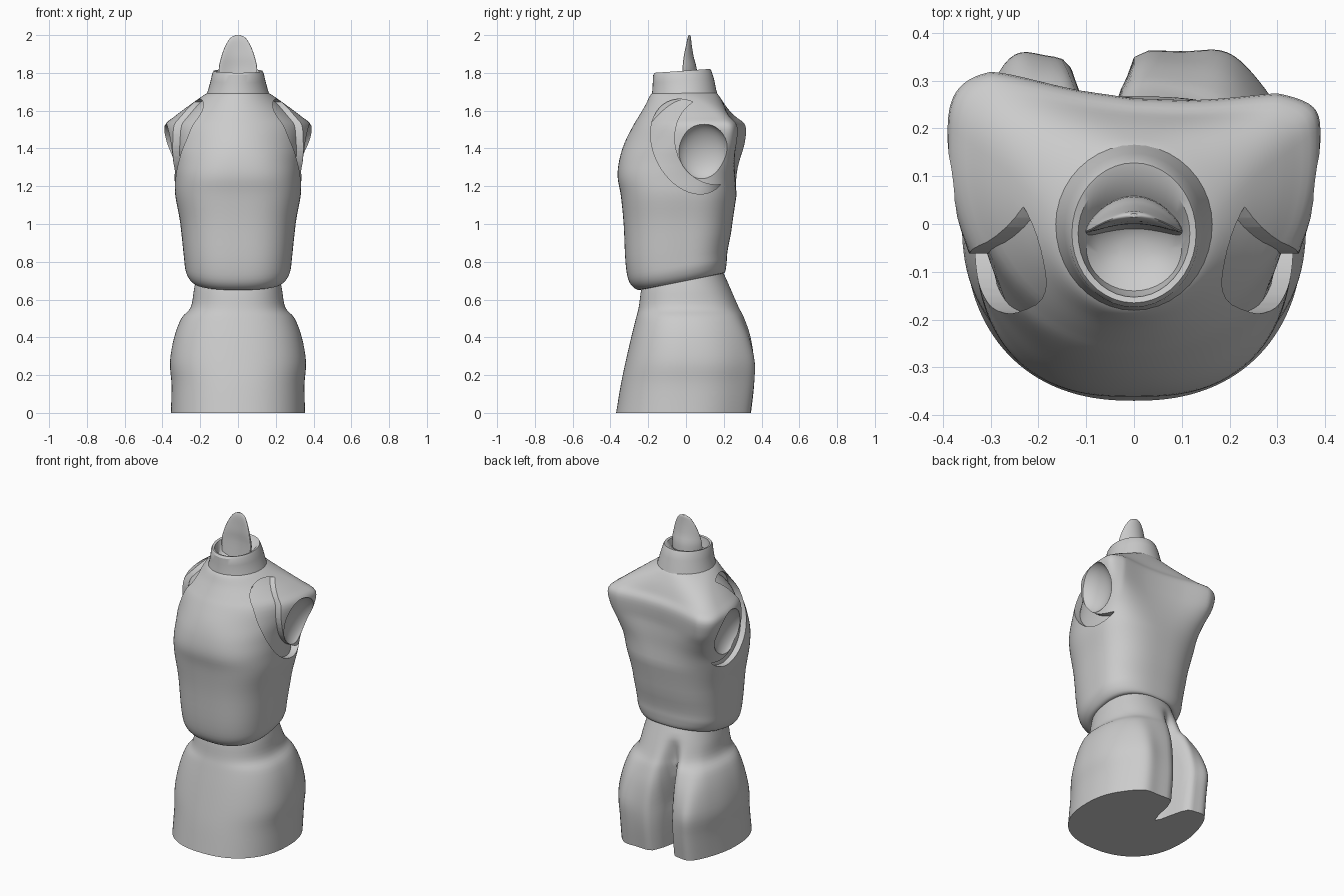
import bpy, bmesh, math
from mathutils import Matrix, Vector

if "Cube" in bpy.data.objects:
    bpy.data.objects.remove(bpy.data.objects["Cube"])


def spow(v, p):
    return math.copysign(abs(v) ** p, v)


def clamp(v):
    return min(max(v, 0), 1)


def refine(rings, steps):
    # Catmull-Rom interpolation between the measured cross-sections
    out = []
    for i in range(len(rings) - 1):
        a, b = rings[max(i - 1, 0)], rings[i]
        c, d = rings[i + 1], rings[min(i + 2, len(rings) - 1)]
        for s in range(steps):
            t = s / steps
            out.append([0.5 * (2 * q + (r - p) * t + (2 * p - 5 * q + 4 * r - u) * t * t
                               + (3 * q - p - 3 * r + u) * t ** 3)
                        for p, q, r, u in zip(a, b, c, d)])
    out.append(list(rings[-1]))
    return out


def loft(name, rings, n=64, steps=1, shape=None):
    """Each ring: z, half width, y of widest point, front y, back y, front and back roundness."""
    bm = bmesh.new()
    loops = []
    for z, w, yc, yf, yb, nf, nb in (refine(rings, steps) if steps > 1 else rings):
        loop = []
        for i in range(n):
            a = 2 * math.pi * i / n
            s, c = math.sin(a), math.cos(a)
            e = nb if s > 0 else nf
            y = yc + spow(s, 2 / e) * ((yb - yc) if s > 0 else (yc - yf))
            p = Vector((w * spow(c, 2 / e), y, z))
            if shape:
                p = shape(p, max(s, 0))
            loop.append(bm.verts.new(p))
        loops.append(loop)
    for lo, hi in zip(loops, loops[1:]):
        for i in range(n):
            j = (i + 1) % n
            bm.faces.new((lo[i], lo[j], hi[j], hi[i]))
    bm.faces.new(loops[0][::-1])
    bm.faces.new(loops[-1])
    bmesh.ops.recalc_face_normals(bm, faces=bm.faces)
    me = bpy.data.meshes.new(name)
    bm.to_mesh(me)
    bm.free()
    ob = bpy.data.objects.new(name, me)
    bpy.context.collection.objects.link(ob)
    return ob


def select(ob):
    bpy.ops.object.select_all(action='DESELECT')
    ob.select_set(True)
    bpy.context.view_layer.objects.active = ob


def carve(ob, cutter):
    cutter.hide_render = True
    m = ob.modifiers.new("carve", 'BOOLEAN')
    m.operation, m.solver, m.object = 'DIFFERENCE', 'EXACT', cutter
    select(ob)
    bpy.ops.object.modifier_apply(modifier=m.name)
    bpy.data.objects.remove(cutter)


def oval_bar(x, y, z, size, lean):
    # Oval bar lying along x, leaning forward by the given angle
    bpy.ops.mesh.primitive_cylinder_add(vertices=48, radius=1, depth=1)
    ob = bpy.context.object
    ob.data.transform(Matrix.Translation((x, y, z))
                      @ Matrix.Rotation(math.radians(lean), 4, 'X')
                      @ Matrix.Diagonal((*size, 1))
                      @ Matrix.Rotation(math.pi / 2, 4, 'Y'))
    return ob


def smooth(ob, angle=35):
    select(ob)
    bpy.ops.object.shade_smooth_by_angle(angle=math.radians(angle))


# Pelvis: cleft at the back between two uneven lobes
def pelvis_shape(p, back):
    t = clamp((0.68 - p.z) / 0.4)
    on = clamp(back * 2)
    p.y += 0.06 * t * on * math.exp(-((p.x + 0.26) / 0.07) ** 2)
    p.y += 0.03 * t * on * math.exp(-((p.x - 0.20) / 0.07) ** 2)
    p.y -= 0.24 * t * on * math.exp(-((p.x + 0.07) / 0.042) ** 2)
    return p


pelvis = loft("pelvis", [
    (0.00, .355, 0, -.37, .345, 2.3, 2.3),
    (0.15, .352, 0, -.345, .362, 2.3, 2.4),
    (0.27, .360, 0, -.32, .362, 2.3, 2.5),
    (0.40, .338, 0, -.29, .343, 2.3, 2.4),
    (0.50, .300, 0, -.265, .31, 2.3, 2.3),
    (0.56, .250, 0, -.25, .28, 2.3, 2.2),
    (0.66, .232, 0, -.235, .235, 2.3, 2.2),
    (0.76, .21, 0, -.20, .19, 2.3, 2.2)], n=128, steps=4, shape=pelvis_shape)
smooth(pelvis, 60)


# Shirted torso: slanted hem, hollow upper back, one shoulder set further back
def torso_shape(p, back):
    low = clamp((0.95 - p.z) / 0.25)
    high = clamp((p.z - 1.15) / 0.25) * clamp((1.7 - p.z) / 0.15)
    p.z += 0.2 * (p.y + 0.26) * low
    p.y -= high * back * (0.09 * p.x + 0.045 * max(0, 1 - (p.x / 0.3) ** 2))
    return p


torso_rings = [
    (0.655, .20, 0, -.22, .18, 2.4, 2.3),
    (0.65, .24, 0, -.255, .205, 2.5, 2.4),
    (0.70, .275, 0, -.30, .215, 2.6, 2.5),
    (0.80, .287, 0, -.32, .22, 2.7, 2.5),
    (1.00, .305, 0, -.33, .245, 2.7, 2.6),
    (1.15, .332, .01, -.345, .267, 2.7, 2.8),
    (1.25, .337, .03, -.362, .28, 2.6, 3.2),
    (1.34, .350, .09, -.353, .295, 2.4, 3.8),
    (1.43, .378, .14, -.325, .305, 2.1, 4.4),
    (1.52, .388, .16, -.28, .305, 2.0, 4.4),
    (1.57, .335, .13, -.25, .27, 2.0, 3.6),
    (1.63, .255, .08, -.215, .225, 2.0, 2.8),
    (1.68, .185, .02, -.19, .18, 2.0, 2.2),
    (1.70, .15, 0, -.17, .155, 2.0, 2.0)]
torso = loft("torso", torso_rings, n=96, steps=4, shape=torso_shape)

# Body underneath, seen through the armholes
inner = [(z, w - .035, yc, yf + .035, yb - .05, nf, nb)
         for z, w, yc, yf, yb, nf, nb in torso_rings[4:13]]
body = loft("body_under_shirt", inner, n=64, steps=3, shape=torso_shape)
smooth(body)

# Crescent armhole around each shoulder, and a hollow arm socket in its end
for side in (-1, 1):
    hole = oval_bar(side * .42, .02, 1.41, (.5, .19, .265), 27)
    carve(hole, oval_bar(side * .42, .145, 1.44, (.8, .205, .235), 15))
    carve(torso, hole)
    bpy.ops.mesh.primitive_uv_sphere_add(segments=40, ring_count=20)
    socket = bpy.context.object
    socket.data.transform(Matrix.Translation((side * .385, .088, 1.383))
                          @ Matrix.Rotation(side * .2, 4, 'Y')
                          @ Matrix.Diagonal((.085, .138, .155, 1)))
    carve(torso, socket)
    # Rounded socket floor, kept clear of the inner body
    bpy.ops.mesh.primitive_uv_sphere_add(segments=40, ring_count=20)
    clear = bpy.context.object
    clear.data.transform(Matrix.Translation((side * .385, .088, 1.383))
                         @ Matrix.Rotation(side * .2, 4, 'Y')
                         @ Matrix.Diagonal((.086, .139, .156, 1)))
    carve(body, clear)
smooth(torso)

# Collar running over its rim into the neck bowl
collar = loft("collar", [
    (1.66, .175, 0, -.185, .175, 2, 2),
    (1.71, .158, 0, -.178, .16, 2, 2),
    (1.76, .145, -.01, -.176, .148, 2, 2),
    (1.80, .136, -.02, -.174, .135, 2, 2),
    (1.812, .130, -.02, -.165, .128, 2, 2),
    (1.808, .117, -.02, -.153, .105, 2, 2),
    (1.785, .110, -.03, -.150, .06, 2, 2),
    (1.75, .100, -.05, -.140, .025, 2, 2),
    (1.725, .075, -.06, -.115, .0, 2, 2),
    (1.71, .035, -.06, -.08, -.03, 2, 2)], n=40)
for v in collar.data.vertices:
    v.co.z += 0.07 * v.co.y if v.co.z > 1.74 else 0
smooth(collar, 30)


# Curved upright tongue at the back of the neck bowl
def tongue_shape(p, back):
    p.y -= 0.035 * (p.x / 0.1) ** 2
    return p


tongue = loft("neck_tongue", [
    (1.72, .095, .01, -.01, .06, 2, 2),
    (1.82, .102, .02, 0, .057, 2, 2),
    (1.88, .090, .018, 0, .042, 2, 2),
    (1.93, .073, .018, .003, .033, 2, 2),
    (1.97, .052, .018, .006, .028, 2, 2),
    (1.99, .034, .018, .01, .026, 2, 2),
    (2.00, .010, .018, .014, .022, 2, 2)], n=32, steps=3, shape=tongue_shape)
smooth(tongue)
